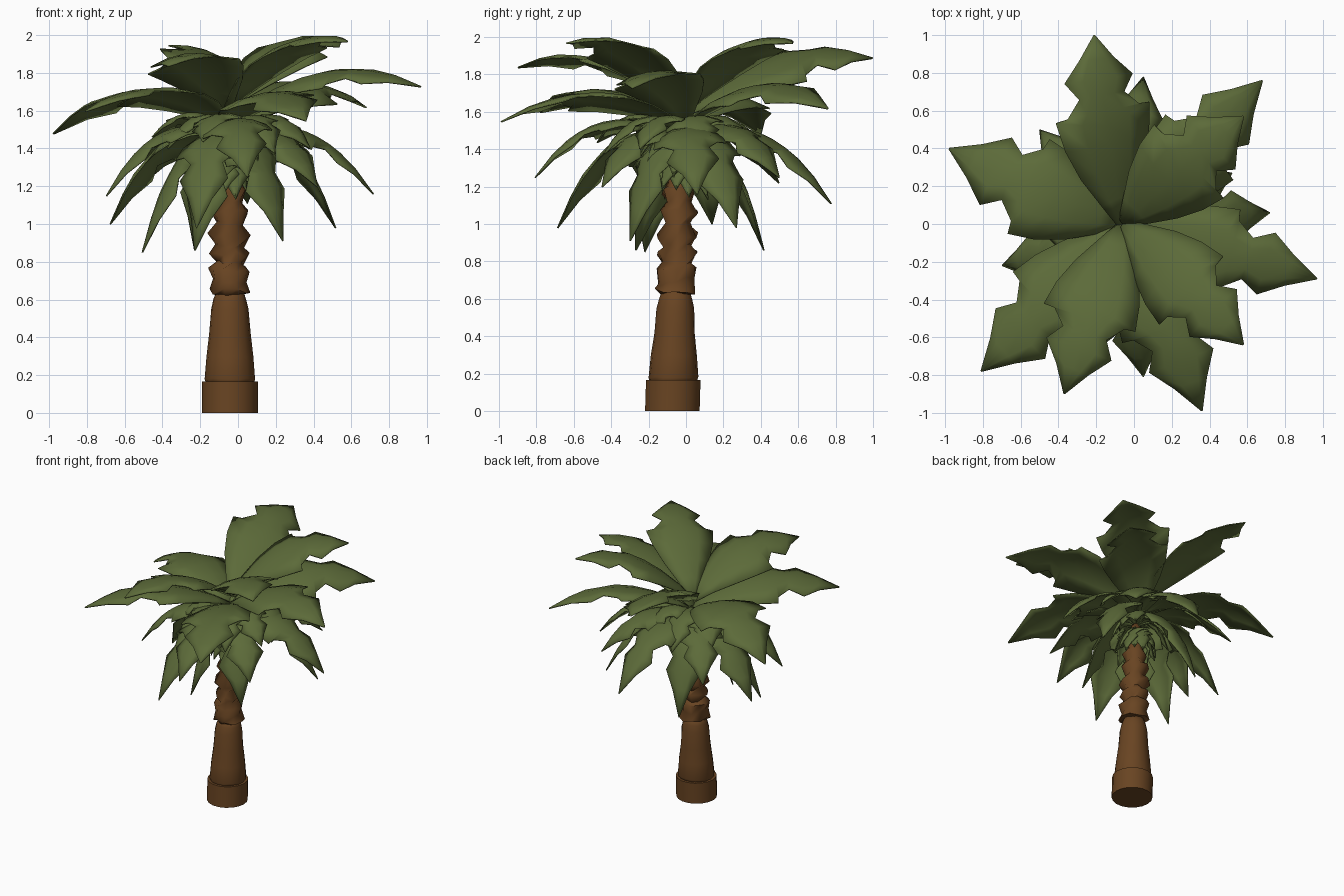
import bpy, bmesh, math, random
from mathutils import Vector

random.seed(4)
old = bpy.data.objects.get("Cube")
if old:
    bpy.data.objects.remove(old, do_unlink=True)


def make_material(name, rgb):
    mat = bpy.data.materials.new(name)
    mat.use_nodes = True
    colour = (*rgb, 1)
    mat.diffuse_color = colour
    bsdf = mat.node_tree.nodes["Principled BSDF"]
    bsdf.inputs["Base Color"].default_value = colour
    bsdf.inputs["Roughness"].default_value = 0.9
    return mat


LEAF = make_material("leaf green", (0.107, 0.145, 0.041))
BARK = make_material("bark brown", (0.14, 0.058, 0.016))


def finish(bm, name, mat, angle):
    bmesh.ops.recalc_face_normals(bm, faces=bm.faces)
    mesh = bpy.data.meshes.new(name)
    bm.to_mesh(mesh)
    bm.free()
    mesh.materials.append(mat)
    obj = bpy.data.objects.new(name, mesh)
    bpy.context.collection.objects.link(obj)
    bpy.ops.object.select_all(action='DESELECT')
    obj.select_set(True)
    bpy.context.view_layer.objects.active = obj
    bpy.ops.object.shade_smooth_by_angle(angle=math.radians(angle))
    return obj


def trunk_piece(name, profile, sides=14, jitter=0.0):
    """Stack of rings from (height, radius) pairs, leaning slightly back."""
    bm = bmesh.new()
    rings = []
    for z, r in profile:
        ring = []
        for i in range(sides):
            a = math.tau * i / sides
            rr = r * (1 + random.uniform(-jitter, jitter))
            dz = random.uniform(-jitter, jitter) * 0.2
            ring.append(bm.verts.new((-0.043 + rr * math.cos(a),
                                      -0.073 + 0.03 * z + rr * math.sin(a), z + dz)))
        rings.append(ring)
    for low, high in zip(rings, rings[1:]):
        for i in range(sides):
            j = (i + 1) % sides
            bm.faces.new((low[i], low[j], high[j], high[i]))
    bm.faces.new(rings[0][::-1])
    bm.faces.new(rings[-1])
    return finish(bm, name, BARK, 80)


# Trunk: foot, tapering lower stem and ridged upper stem
trunk_piece("trunk_foot", [(0, 0.148), (0.165, 0.148)], 18)
trunk_piece("lower_trunk", [(0.15, 0.125), (0.18, 0.135), (0.3, 0.122), (0.42, 0.108),
                            (0.55, 0.1), (0.6, 0.088), (0.65, 0.07)], 16, 0.02)
trunk_piece("upper_trunk", [(0.62, 0.075), (0.64, 0.11), (0.7, 0.095), (0.76, 0.108),
                            (0.79, 0.075), (0.84, 0.105), (0.88, 0.072), (0.94, 0.11),
                            (1.0, 0.066), (1.06, 0.106), (1.11, 0.066), (1.17, 0.09),
                            (1.22, 0.06), (1.28, 0.05), (1.42, 0.03)], 10, 0.09)

# Leaf outline rows: midrib position, edge position, half width
OUTLINE = [(0, 0, 0.03), (0.12, 0.1, 0.09), (0.25, 0.24, 0.17), (0.38, 0.39, 0.225),
           (0.48, 0.54, 0.25), (0.56, 0.55, 0.19), (0.65, 0.64, 0.12),
           (0.73, 0.74, 0.18), (0.85, 0.86, 0.09), (1, 1, 0.004)]
COLUMNS = (-1, -0.5, 0, 0.5, 1)


def leaf(name, root, tip, crest, reach=0.5, width=1.0, arch=0.2, roll=0.0):
    """Jagged blade bent along a quadratic curve, rolled about its midrib."""
    root, tip = Vector(root), Vector(tip)
    ctrl = root.lerp(tip, reach)
    ctrl.z = crest
    flat = Vector((root.y - tip.y, tip.x - root.x, 0)).normalized()
    wobble = [random.uniform(0.9, 1.1) for _ in range(2)]
    bm = bmesh.new()
    rows = []
    for t_mid, t_edge, w in OUTLINE:
        row = []
        for u in COLUMNS:
            t = t_mid + (t_edge - t_mid) * abs(u)
            centre = root.lerp(ctrl, t).lerp(ctrl.lerp(tip, t), t)
            along = (ctrl - root).lerp(tip - ctrl, t).normalized()
            side = flat * math.cos(roll) + along.cross(flat) * math.sin(roll)
            up = along.cross(side)
            half = w * width * wobble[u > 0]
            row.append(bm.verts.new(centre + side * half * u - up * half * arch * u * u))
        rows.append(row)
    for a, b in zip(rows, rows[1:]):
        for i in range(len(COLUMNS) - 1):
            bm.faces.new((a[i], a[i + 1], b[i + 1], b[i]))
    obj = finish(bm, name, LEAF, 45)
    thick = obj.modifiers.new("thickness", 'SOLIDIFY')
    thick.thickness = 0.008
    thick.offset = -1


# Upper crown: tip, root height, crest height, reach, roll
UPPER = [((-0.21, 1.0, 1.89), 1.6, 2.03, 0.58, 0.32),
         ((0.68, 0.76, 1.62), 1.53, 1.91, 0.5, 0.2),
         ((0.58, 0.57, 1.97), 1.62, 2.1, 0.5, 0.1),
         ((0.97, -0.29, 1.73), 1.55, 1.97, 0.5, 0.17),
         ((0.58, -0.64, 1.97), 1.62, 2.1, 0.5, 0.1),
         ((0.36, -0.99, 1.55), 1.52, 1.86, 0.5, 0.15),
         ((-0.37, -0.9, 1.84), 1.6, 2.04, 0.5, 0.15),
         ((-0.81, -0.78, 1.6), 1.54, 1.86, 0.5, 0.15),
         ((-0.98, 0.4, 1.48), 1.53, 1.9, 0.5, 0.1)]
for n, (tip, z, crest, reach, roll) in enumerate(UPPER):
    leaf(f"upper_leaf_{n + 1}", (-0.06, 0, z), tip, crest, reach, 1.05, 0.2, roll)

# Lower crown: drooping leaves
LOWER = [((-0.68, 0.14, 1.0), 1.6), ((-0.51, -0.22, 0.85), 1.55),
         ((-0.23, 0.42, 0.86), 1.58), ((0.24, -0.3, 0.91), 1.55),
         ((0.52, 0.27, 0.98), 1.6), ((0.72, 0.06, 1.16), 1.65),
         ((-0.22, -0.69, 0.98), 1.62), ((0.05, 0.78, 1.11), 1.66),
         ((-0.7, -0.22, 1.15), 1.65), ((0.05, -0.81, 1.25), 1.72),
         ((-0.23, -0.27, 0.86), 1.52), ((0.42, -0.45, 1.2), 1.62),
         ((-0.5, 0.5, 1.22), 1.64), ((0.4, 0.5, 1.25), 1.66)]
for n, (tip, crest) in enumerate(LOWER):
    leaf(f"drooping_leaf_{n + 1}", (-0.05, -0.03, 1.48), tip, crest, 0.6, 0.75, 0.3, 0.1)


def shoot_ring(name, count, radius, tip_z, root_z, crest, width):
    """Ring of short young leaves with slightly varied tips."""
    for n in range(count):
        a = math.tau * (n + 0.5) / count + random.uniform(-0.15, 0.15)
        r = radius * random.uniform(0.85, 1.15)
        tip = (-0.05 + r * math.cos(a), -0.03 + r * math.sin(a),
               tip_z + random.uniform(-0.05, 0.05))
        leaf(f"{name}_{n + 1}", (-0.05, -0.03, root_z), tip, crest, 0.6, width, 0.3, 0.2)


# Young leaves between the crowns and around the neck of the trunk
shoot_ring("middle_leaf", 9, 0.45, 1.42, 1.52, 1.68, 0.6)
shoot_ring("inner_shoot", 10, 0.25, 1.3, 1.42, 1.56, 0.42)
shoot_ring("neck_shoot", 12, 0.15, 1.17, 1.35, 1.42, 0.4)
